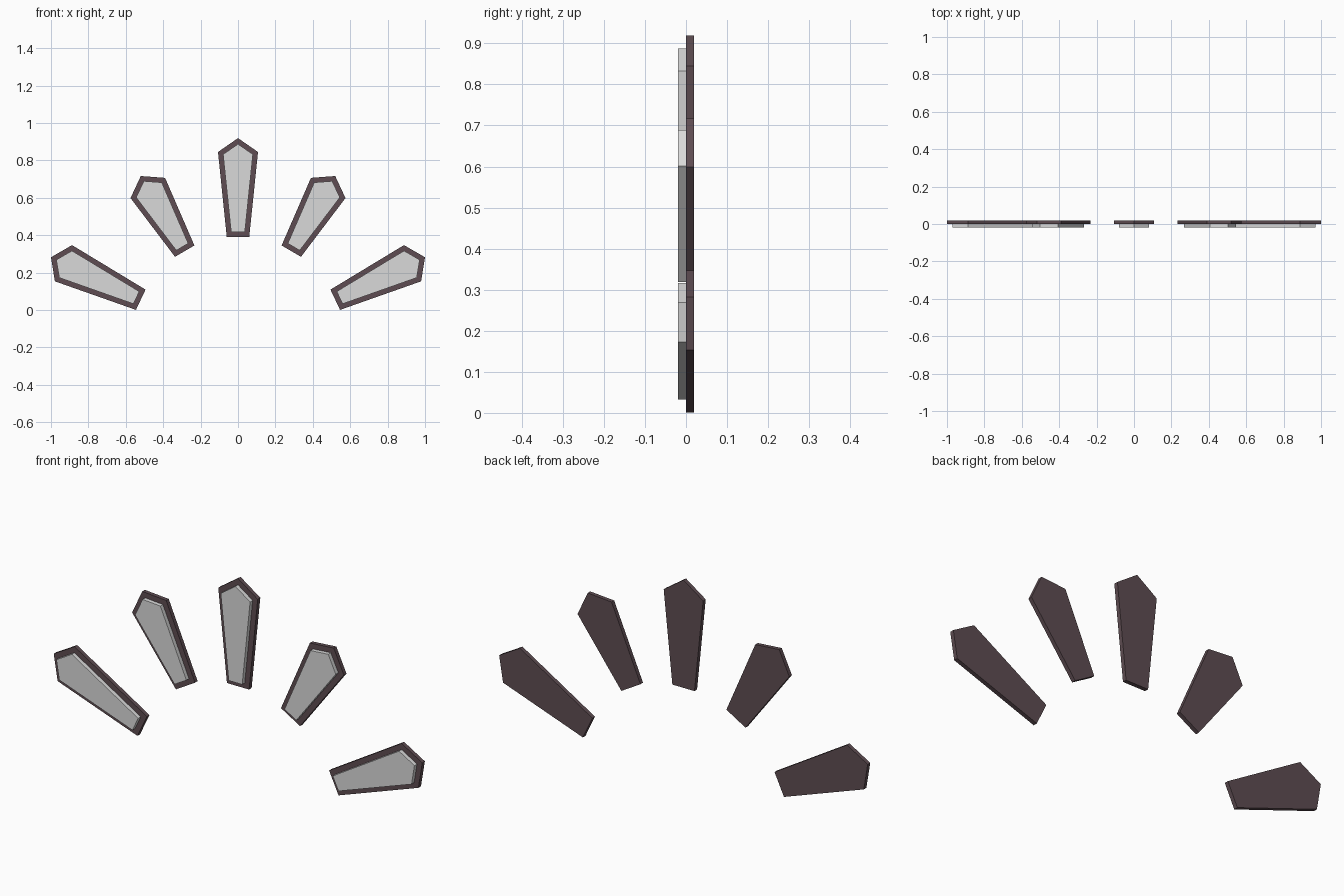
import bpy
import math
from mathutils import Vector

cube = bpy.data.objects.get("Cube")
if cube:
    bpy.data.objects.remove(cube, do_unlink=True)


def make_material(name, rgb):
    mat = bpy.data.materials.new(name)
    mat.use_nodes = True
    mat.diffuse_color = (*rgb, 1)
    mat.node_tree.nodes["Principled BSDF"].inputs["Base Color"].default_value = (*rgb, 1)
    return mat


FRAME = make_material("dark plum", (0.112, 0.073, 0.084))
PANEL = make_material("light grey", (0.70, 0.70, 0.70))

BASE_HALF, SHOULDER_HALF, TIP_RISE = 0.06, 0.107, 0.074
BORDER, DEPTH = 0.026, 0.02


def petal_outline(length):
    """Tapered five-sided outline, counter-clockwise from the base."""
    return [Vector(p) for p in ((-BASE_HALF, 0), (BASE_HALF, 0), (SHOULDER_HALF, length),
                                (0, length + TIP_RISE), (-SHOULDER_HALF, length))]


def inset(points, d):
    """Move every edge of a convex outline inward by d."""
    result = []
    for i, p in enumerate(points):
        a = (p - points[i - 1]).normalized()
        b = (points[(i + 1) % len(points)] - p).normalized()
        na, nb = Vector((-a.y, a.x)), Vector((-b.y, b.x))
        result.append(p + (na + nb) * d / (1 + na.dot(nb)))
    return result


def slab(name, outline, base, angle, y_front, mat):
    """Extrude an outline along y, leaned from upright by angle."""
    s, c = math.sin(angle), math.cos(angle)
    flat = [(base[0] + p.x * c + p.y * s, base[1] - p.x * s + p.y * c) for p in outline]
    n = len(flat)
    verts = [(x, y, z) for y in (y_front, y_front + DEPTH) for x, z in flat]
    faces = [tuple(range(n)), tuple(reversed(range(n, 2 * n)))]
    faces += [(i, i + n, (i + 1) % n + n, (i + 1) % n) for i in range(n)]
    mesh = bpy.data.meshes.new(name)
    mesh.from_pydata(verts, [], faces)
    mesh.materials.append(mat)
    bpy.context.collection.objects.link(bpy.data.objects.new(name, mesh))


def petal(name, x, z, degrees, length):
    outline = petal_outline(length)
    angle = math.radians(degrees)
    slab(name + "_backing", outline, (x, z), angle, 0, FRAME)
    slab(name + "_panel", inset(outline, BORDER), (x, z), angle, -DEPTH, PANEL)


# Fan of five petals, the outer ones mirrored left and right
petal("centre_petal", 0, 0.39, 0, 0.455)
for side, sign in (("left", 1), ("right", -1)):
    petal(side + "_upper_petal", sign * 0.285, 0.315, sign * 30.3, 0.391)
    petal(side + "_lower_petal", sign * 0.52, 0.055, sign * 64.7, 0.457)
